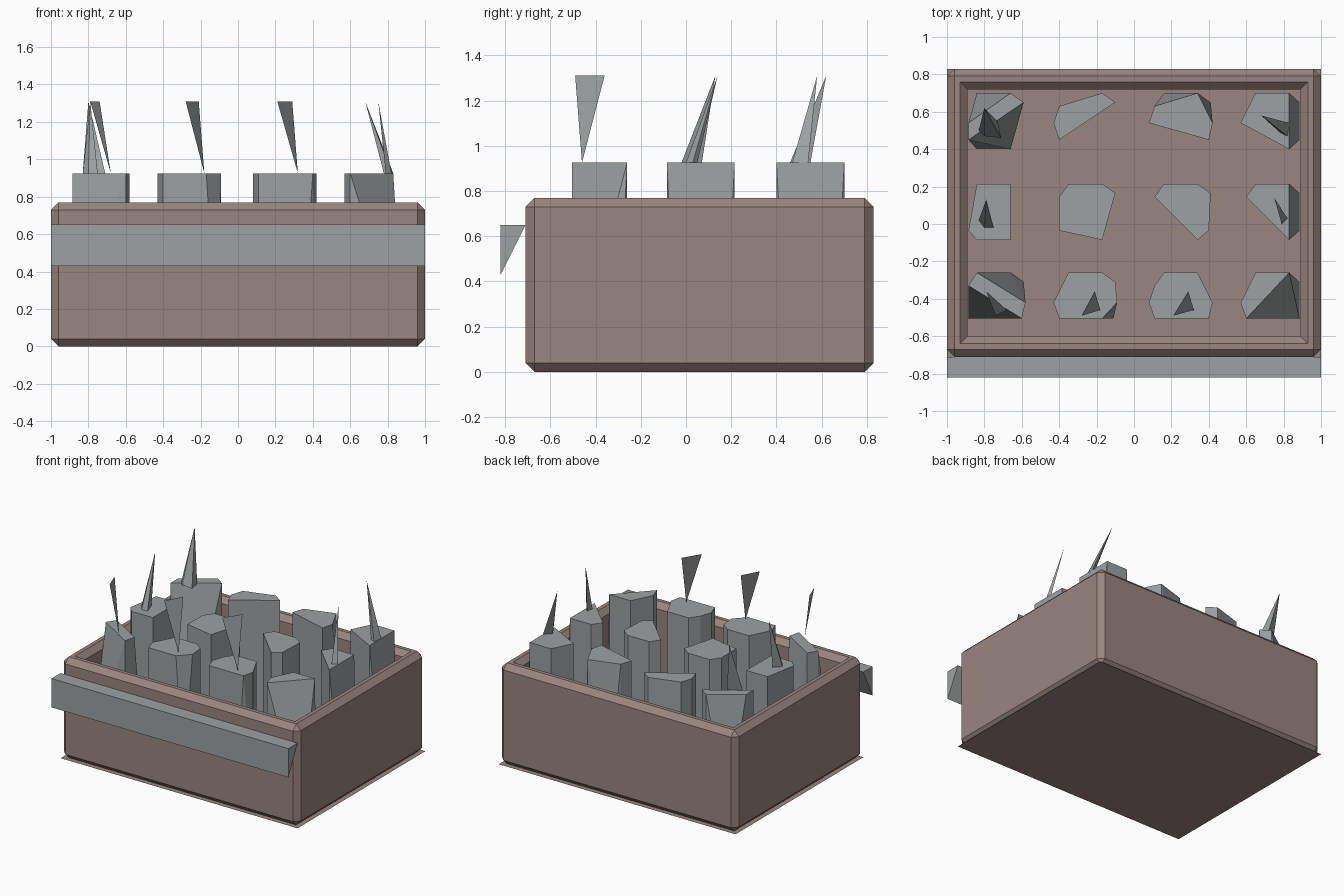
import bpy
import bmesh
import math

default_cube = bpy.data.objects.get("Cube")
if default_cube:
    bpy.data.objects.remove(default_cube, do_unlink=True)


def make_material(name, colour):
    material = bpy.data.materials.new(name)
    material.use_nodes = True
    material.diffuse_color = (*colour, 1)
    shader = material.node_tree.nodes["Principled BSDF"]
    shader.inputs["Base Color"].default_value = (*colour, 1)
    return material


brown = make_material("dusty brown", (0.32, 0.238, 0.214))
grey = make_material("stone grey", (0.335, 0.355, 0.362))


def finish(name, bm, material):
    mesh = bpy.data.meshes.new(name)
    bm.to_mesh(mesh)
    bm.free()
    mesh.materials.append(material)
    thing = bpy.data.objects.new(name, mesh)
    bpy.context.collection.objects.link(thing)
    return thing


def hull(name, points, material):
    """Closed faceted solid around a handful of points."""
    bm = bmesh.new()
    verts = [bm.verts.new(p) for p in points]
    bmesh.ops.convex_hull(bm, input=verts)
    loose = [v for v in bm.verts if not v.link_faces]
    bmesh.ops.delete(bm, geom=loose, context="VERTS")
    bmesh.ops.dissolve_limit(bm, angle_limit=math.radians(1),
                             verts=bm.verts[:], edges=bm.edges[:])
    bmesh.ops.recalc_face_normals(bm, faces=bm.faces[:])
    return finish(name, bm, material)


def sheet(name, points, material):
    bm = bmesh.new()
    bm.faces.new([bm.verts.new(p) for p in points])
    return finish(name, bm, material)


# Planter walls: rings with cut corners lofted over the rim and down inside
MID_Y, HALF_X, HALF_Y = 0.06, 1.0, 0.77


def ring(bm, inset, cut, z):
    x, y = HALF_X - inset, HALF_Y - inset
    corners = []
    for sx, sy in ((1, 1), (-1, 1), (-1, -1), (1, -1)):
        pair = [(sx * x, sy * (y - cut)), (sx * (x - cut), sy * y)]
        corners += pair if sx * sy > 0 else pair[::-1]
    return [bm.verts.new((px, py + MID_Y, z)) for px, py in corners]


BEVEL, WALL, RIM = 0.04, 0.11, 0.77
bm = bmesh.new()
rings = [ring(bm, *r) for r in (
    (BEVEL, 0, 0), (0, BEVEL, BEVEL), (0, BEVEL, RIM - BEVEL), (BEVEL, 0, RIM),
    (WALL - BEVEL, 0, RIM), (WALL, 0, RIM - BEVEL), (WALL, 0, 0))]
for low, high in zip(rings, rings[1:]):
    for i in range(len(low)):
        j = (i + 1) % len(low)
        bm.faces.new((low[i], low[j], high[j], high[i]))
bmesh.ops.remove_doubles(bm, verts=bm.verts[:], dist=0.0001)
bmesh.ops.recalc_face_normals(bm, faces=bm.faces[:])
finish("planter_walls", bm, brown)

# Flat base sheet
sheet("planter_base", [(sx * HALF_X, sy * HALF_Y + MID_Y, 0)
                       for sx, sy in ((-1, -1), (-1, 1), (1, 1), (1, -1))], brown)

# Wedge ledge along the front
hull("front_ledge", [(side, y, z) for side in (-1, 1)
                     for y, z in ((-0.82, 0.65), (-0.71, 0.65), (-0.82, 0.43))], grey)

# Stones: each cap and foot picks lettered points of one shared outline
OUTLINE = dict(
    a=(-0.14, -0.1), b=(-0.17, -0.01), c=(-0.14, 0.08), d=(-0.09, 0.15), e=(0.09, 0.15),
    f=(0.16, 0.1), g=(0.17, -0.01), h=(0.15, -0.1), i=(0.09, -0.15), j=(-0.09, -0.15))
COLUMNS = dict(far_right=-0.75, right=-0.26, left=0.25, far_left=0.74)
ROWS = dict(back=0.55, middle=0.065, front=-0.41)
CAP = 0.925
STONES = dict(
    back=("abef adefij", "abcef abcef", "bcegh bcdefgh", "bdei bdefhi"),
    middle=("adeij adeij", "acdefi acdefi", "cdefhi cdefhi", "cdei cdefhi"),
    front=("cdgh acdefghij", "abdefgi abdefhi", "abcdegh abcdegi", "abde abdefhi"))

for row, shapes in STONES.items():
    for (column, cx), shape in zip(COLUMNS.items(), shapes):
        points = []
        for letters, z in zip(shape.split(), (CAP, 0.01)):
            for letter in letters:
                dx, dy = OUTLINE[letter]
                x = max(-0.885, min(0.885, cx + dx))
                points.append((x, max(-0.505, ROWS[row] + dy), z))
        hull(f"stone_{row}_{column}", points, grey)

# Flat shards balanced on their points along the front row
TIP = 1.31
for place, rear, fore, foot in (("far_right", -0.79, -0.74, -0.68),
                                ("right", -0.21, -0.28, -0.18),
                                ("left", 0.29, 0.21, 0.32)):
    sheet(f"shard_{place}", [(rear, -0.36, TIP), (fore, -0.49, TIP),
                             (foot, -0.46, CAP)], grey)

# Thin upright spikes: leaning tip, then the base points
SPIKES = dict(
    back_right=((-0.8, 0.62), (-0.83, 0.5), (-0.8, 0.47), (-0.71, 0.46), (-0.73, 0.55)),
    middle_right=((-0.79, 0.13), (-0.83, 0.02), (-0.8, -0.02), (-0.75, -0.02), (-0.78, 0.07)),
    back_left=((0.68, 0.58), (0.83, 0.54), (0.82, 0.47), (0.78, 0.49)),
    middle_left=((0.75, 0.14), (0.79, 0), (0.82, 0.03), (0.8, 0.05)))
for place, (tip, *base) in SPIKES.items():
    hull(f"spike_{place}", [(*tip, TIP)] + [(*p, CAP) for p in base], grey)
